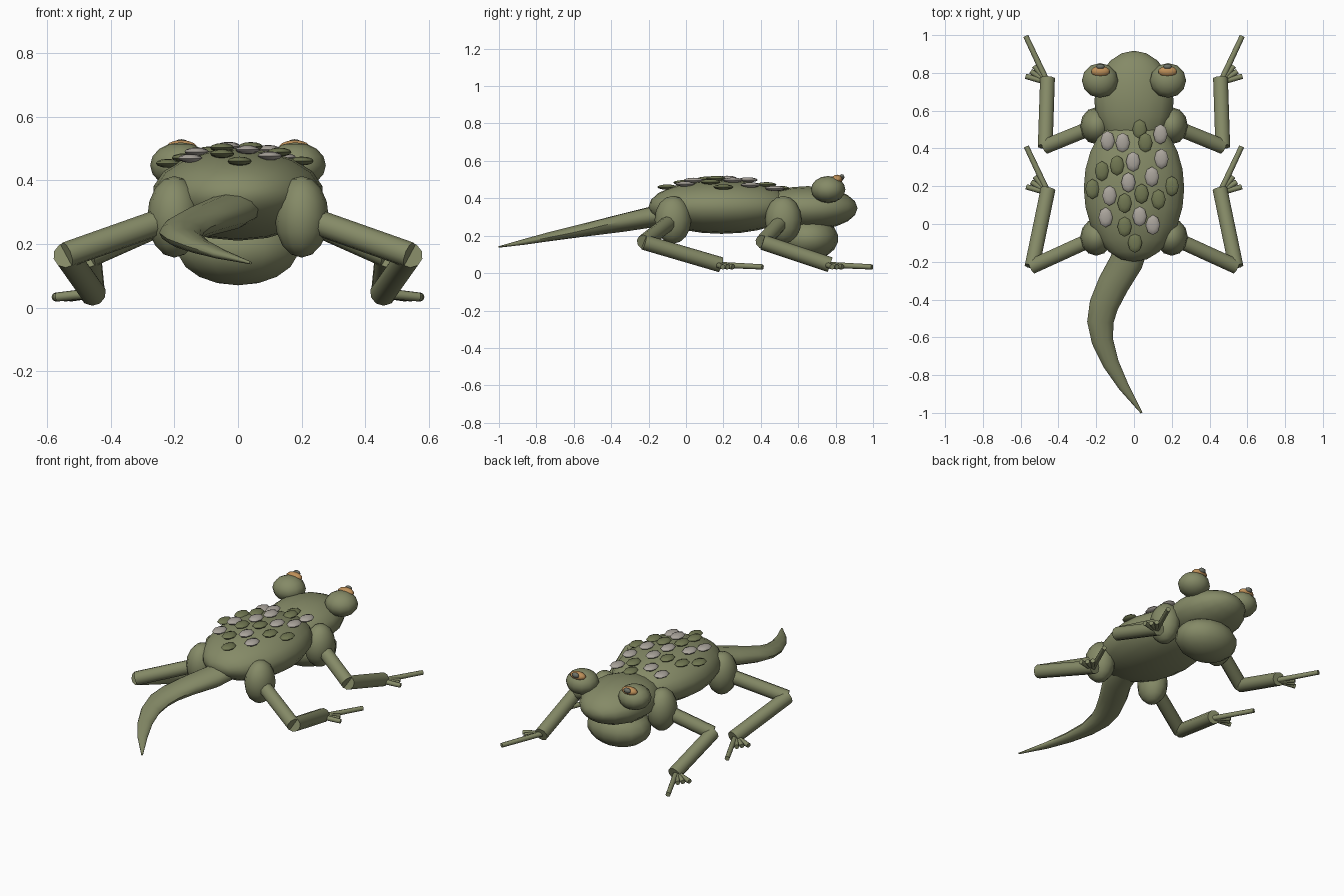
import bpy, bmesh, math
from mathutils import Vector, Matrix

if "Cube" in bpy.data.objects:
    bpy.data.objects.remove(bpy.data.objects["Cube"])


def material(name, rgb):
    m = bpy.data.materials.new(name)
    m.diffuse_color = (*rgb, 1)
    m.use_nodes = True
    m.node_tree.nodes["Principled BSDF"].inputs["Base Color"].default_value = m.diffuse_color
    return m


GREEN = material("olive skin", (0.235, 0.255, 0.135))
SCALE = material("dark olive scale", (0.165, 0.185, 0.085))
PALE = material("pale scale", (0.40, 0.37, 0.33))
AMBER = material("amber iris", (0.52, 0.28, 0.10))
PUPIL = material("grey pupil", (0.16, 0.17, 0.14))


def finish(name, bm, mat, angle=50):
    me = bpy.data.meshes.new(name)
    bmesh.ops.recalc_face_normals(bm, faces=bm.faces[:])
    bm.to_mesh(me)
    bm.free()
    me.materials.append(mat)
    ob = bpy.data.objects.new(name, me)
    bpy.context.collection.objects.link(ob)
    bpy.ops.object.select_all(action='DESELECT')
    bpy.context.view_layer.objects.active = ob
    ob.select_set(True)
    bpy.ops.object.shade_smooth_by_angle(angle=math.radians(angle))
    return ob


def ellipsoid(name, loc, radii, mat, seg=14, rings=9, along_y=False, tilt=None, angle=50):
    """Stretched sphere; along_y puts the poles at front and back."""
    bm = bmesh.new()
    bmesh.ops.create_uvsphere(bm, u_segments=seg, v_segments=rings, radius=1)
    if along_y:
        bm.transform(Matrix.Rotation(math.pi / 2, 4, 'X'))
    bm.transform(Matrix.Diagonal((*radii, 1)))
    if tilt is not None:
        bm.transform(tilt)
    bm.transform(Matrix.Translation(loc))
    return finish(name, bm, mat, angle)


def rod(name, a, b, r1, r2, mat, seg=10):
    """Capped cylinder between two points."""
    a, b = Vector(a), Vector(b)
    d = b - a
    bm = bmesh.new()
    bmesh.ops.create_cone(bm, cap_ends=True, segments=seg, radius1=r1, radius2=r2, depth=d.length)
    bm.transform(Matrix.Translation((a + b) / 2) @ d.to_track_quat('Z', 'Y').to_matrix().to_4x4())
    return finish(name, bm, mat)


# Body, head and throat
BODY, BR = Vector((0, 0.19, 0.355)), Vector((0.27, 0.39, 0.145))
ellipsoid("body", BODY, BR, GREEN, 18, 12, True)
ellipsoid("head", (0, 0.65, 0.347), (0.21, 0.267, 0.118), GREEN, 16, 10, True)
ellipsoid("throat_pouch", (0, 0.655, 0.185), (0.195, 0.16, 0.115), GREEN, 14, 9)

# Tail: x, y, z, half width, half height
tail_path = [
    (0.00, -0.05, 0.325, 0.095, 0.060),
    (-0.04, -0.20, 0.297, 0.088, 0.056),
    (-0.11, -0.32, 0.273, 0.083, 0.050),
    (-0.16, -0.43, 0.252, 0.077, 0.043),
    (-0.178, -0.52, 0.235, 0.070, 0.037),
    (-0.167, -0.62, 0.216, 0.057, 0.031),
    (-0.122, -0.74, 0.193, 0.043, 0.024),
    (-0.055, -0.86, 0.168, 0.028, 0.016),
    (0.04, -1.00, 0.140, 0.005, 0.004),
]
bm = bmesh.new()
N = 12
rows = []
for i, (x, y, z, w, h) in enumerate(tail_path):
    p, q = tail_path[max(i - 1, 0)], tail_path[min(i + 1, len(tail_path) - 1)]
    t = Vector((q[0] - p[0], q[1] - p[1], 0)).normalized()
    side = Vector((-t.y, t.x, 0))
    rows.append([bm.verts.new(Vector((x, y, z)) + side * w * math.cos(k * math.tau / N)
                              + Vector((0, 0, h * math.sin(k * math.tau / N)))) for k in range(N)])
for r0, r1 in zip(rows, rows[1:]):
    for k in range(N):
        bm.faces.new((r0[k], r0[(k + 1) % N], r1[(k + 1) % N], r1[k]))
bm.faces.new(rows[0])
bm.faces.new(rows[-1])
finish("tail", bm, GREEN)

# Limbs: joint, knee, ankle
limbs = {
    "front": ((0.20, 0.52, 0.285), (0.47, 0.41, 0.165), (0.458, 0.77, 0.045)),
    "hind": ((0.20, -0.07, 0.285), (0.54, -0.225, 0.165), (0.455, 0.185, 0.045)),
}
# Toe tips relative to the ankle
toes = [(0.115, 0.225, -0.012), (0.115, 0.012, -0.012), (0.088, 0.038, -0.012), (0.070, 0.066, -0.012)]

for s, side in ((1, "right"), (-1, "left")):
    flip = lambda p: Vector((s * p[0], p[1], p[2]))
    for name, (joint, knee, ankle) in limbs.items():
        ellipsoid(f"{name}_{side}_joint", flip(joint), (0.085, 0.098, 0.128), GREEN, 12, 8)
        rod(f"{name}_{side}_upper_leg", flip(joint), flip(knee), 0.041, 0.041, GREEN)
        rod(f"{name}_{side}_lower_leg", flip(knee), flip(ankle), 0.041, 0.041, GREEN)
        for i, off in enumerate(toes):
            tip = Vector(ankle) + Vector(off)
            root = Vector(ankle) + Vector((0, -0.02, 0))
            rod(f"{name}_{side}_toe_{i + 1}", flip(root), flip(tip), 0.016, 0.014, GREEN, 8)

    # Eyes looking up and forward
    ellipsoid(f"{side}_eye_bulge", flip((0.18, 0.76, 0.447)), (0.096, 0.092, 0.072), GREEN, 12, 8)
    ellipsoid(f"{side}_iris", flip((0.178, 0.808, 0.502)), (0.052, 0.030, 0.024), AMBER, 10, 7)
    ellipsoid(f"{side}_pupil", flip((0.178, 0.833, 0.513)), (0.024, 0.014, 0.016), PUPIL, 8, 6)

# Scales on the back: x, y, by colour
pale = [(-0.14, 0.44), (-0.06, 0.43), (0.14, 0.475), (0.145, 0.345), (-0.005, 0.33), (0.095, 0.25),
        (-0.03, 0.22), (-0.13, 0.15), (0.03, 0.04), (-0.15, 0.035), (0.10, -0.005)]
dark = [(0.03, 0.50), (0.06, 0.43), (-0.09, 0.31), (-0.17, 0.28), (0.20, 0.20), (-0.22, 0.185),
        (0.04, 0.16), (0.13, 0.13), (-0.05, 0.11), (-0.05, -0.015), (0.005, -0.10)]
for label, mat, spots in (("pale", PALE, pale), ("dark", SCALE, dark)):
    for i, (x, y) in enumerate(spots):
        u, v = (x - BODY.x) / BR.x, (y - BODY.y) / BR.y
        z = BODY.z + BR.z * math.sqrt(max(0.0, 1 - u * u - v * v))
        ellipsoid(f"{label}_scale_{i + 1}", (x, y, max(z, 0.445) + 0.008),
                  (0.038, 0.053, 0.014), mat, 8, 6)
